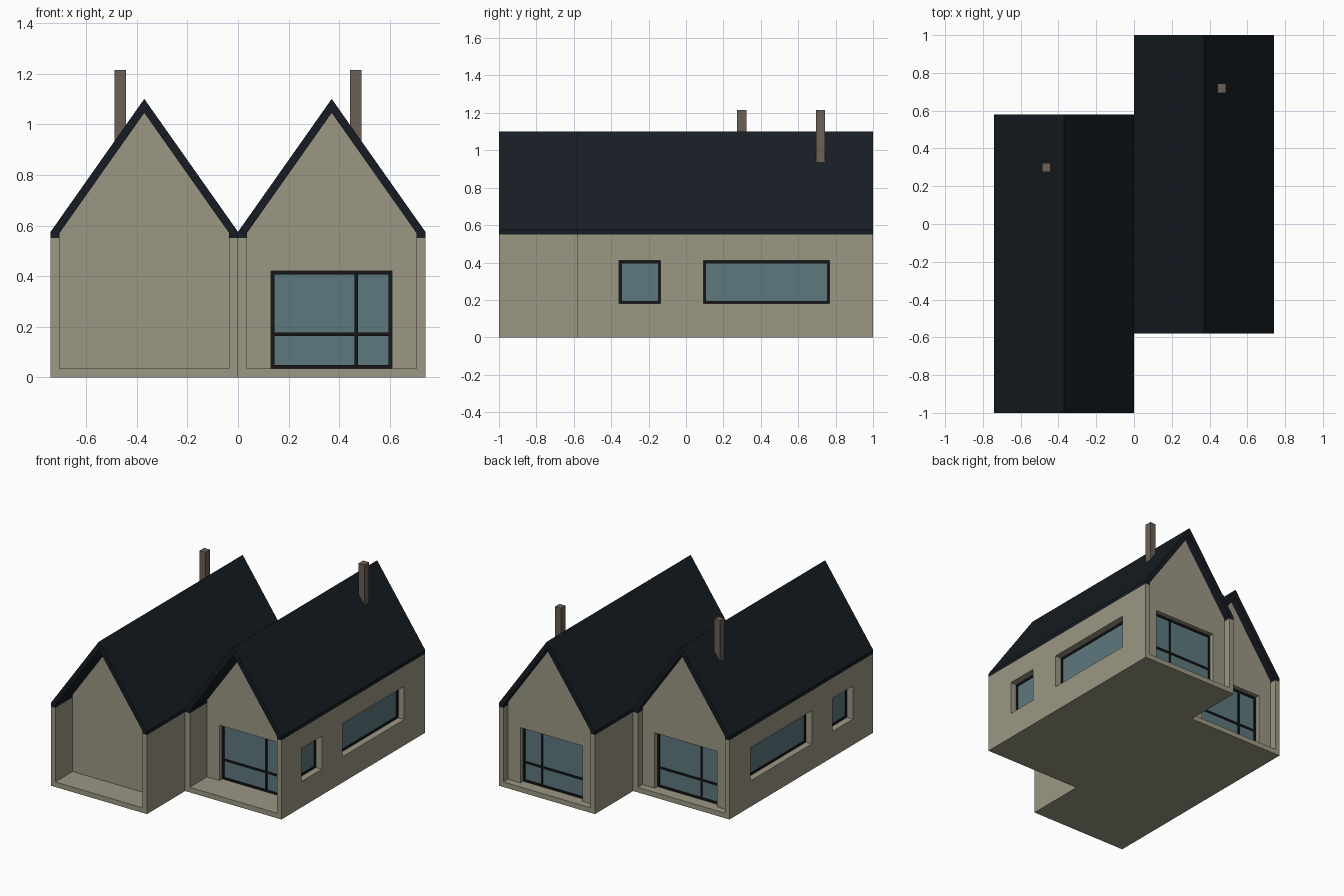
import bpy, bmesh
from mathutils import Vector

if "Cube" in bpy.data.objects:
    bpy.data.objects.remove(bpy.data.objects["Cube"])


def material(name, rgb):
    m = bpy.data.materials.new(name)
    m.diffuse_color = (*rgb, 1)
    m.use_nodes = True
    m.node_tree.nodes["Principled BSDF"].inputs["Base Color"].default_value = m.diffuse_color
    return m


WALL = material("render_wall", (0.33, 0.31, 0.23))
ROOF = material("slate", (0.008, 0.012, 0.017))
GLASS = material("glass", (0.11, 0.19, 0.21))
FRAME = material("dark_frame", (0.008, 0.008, 0.008))
BRICK = material("chimney_brown", (0.145, 0.115, 0.09))

# Current house placement: mirror sign, y shift, name prefix
side, shift, label = 1, 0, "right"


def finish(name, bm, mat):
    for v in bm.verts:
        v.co = Vector((v.co.x * side, v.co.y + shift, v.co.z))
    bmesh.ops.recalc_face_normals(bm, faces=bm.faces)
    me = bpy.data.meshes.new(name)
    bm.to_mesh(me)
    bm.free()
    ob = bpy.data.objects.new(f"{label}_{name}", me)
    bpy.context.collection.objects.link(ob)
    if mat:
        me.materials.append(mat)
    return ob


def boxes(name, spans, mat=None):
    bm = bmesh.new()
    for lo, hi in spans:
        lo, hi = Vector(lo), Vector(hi)
        vs = bmesh.ops.create_cube(bm, size=1)["verts"]
        for v in vs:
            v.co = (lo + hi) / 2 + v.co * (hi - lo)
    return finish(name, bm, mat)


def prism(name, profile, y0, y1, mat):
    bm = bmesh.new()
    face = bm.faces.new([bm.verts.new((x, y0, z)) for x, z in profile])
    new = bmesh.ops.extrude_face_region(bm, geom=[face])["geom"]
    for v in new:
        if isinstance(v, bmesh.types.BMVert):
            v.co.y = y1
    return finish(name, bm, mat)


def cut(targets, cutter):
    for ob in targets:
        mod = ob.modifiers.new("opening", 'BOOLEAN')
        mod.object, mod.operation, mod.solver = cutter, 'DIFFERENCE', 'EXACT'
        bpy.context.view_layer.objects.active = ob
        bpy.ops.object.modifier_apply(modifier=mod.name)
    bpy.data.objects.remove(cutter)


def window(name, targets, axis, u0, u1, z0, z1, face, inward, depth, bars=()):
    """Pocket, frame and pane; axis is the direction the window faces."""
    def span(a, b, c, d, near, far):
        n, f = sorted((face + inward * near, face + inward * far))
        if axis == 'y':
            return (a, n, c), (b, f, d)
        return (n, a, c), (f, b, d)
    cut(targets, boxes("cutter", [span(u0, u1, z0, z1, -0.05, depth + 0.012)]))
    w = 0.014
    parts = [(u0, u1, z0, z0 + w), (u0, u1, z1 - w, z1),
             (u0, u0 + w, z0, z1), (u1 - w, u1, z0, z1), *bars]
    boxes(name + "_frame", [span(*p, depth, depth + 0.015) for p in parts], FRAME)
    boxes(name + "_pane", [span(u0, u1, z0, z1, depth + 0.006, depth + 0.015)], GLASS)


def house():
    # Floor and side walls as one U-shaped shell
    shell = prism("walls", [(0, 0), (.74, 0), (.74, .56), (.705, .56), (.705, .035),
                            (.035, .035), (.035, .56), (0, .56)], -.58, 1, WALL)
    for v in shell.data.vertices:
        if v.co.z > .5:
            v.co.z = .55
    # Set-back gable volume
    core = prism("gables", [(.02, .02), (.72, .02), (.72, .57), (.37, 1.07), (.02, .57)],
                 -.39, .95, WALL)
    # Steep roof
    prism("roof", [(.74, .55), (.74, .575), (.37, 1.1), (0, .575), (0, .55),
                   (.035, .55), (.035, .57), (.37, 1.045), (.705, .57), (.705, .55)],
          -.58, 1, ROOF)
    # Chimney
    boxes("chimney", [((.442, .694, .88), (.487, .744, 1.215))], BRICK)
    # Large gable windows, front and back
    bars = [(.46, .473, .035, .42), (.13, .608, .163, .177)]
    window("front_window", [core], 'y', .13, .608, .035, .42, -.39, 1, .03, bars)
    window("back_window", [core], 'y', .13, .608, .035, .42, .95, -1, .03, bars)
    # Side windows
    window("small_side_window", [shell, core], 'x', -.357, -.135, .18, .41, .74, -1, .045)
    window("long_side_window", [shell, core], 'x', .093, .768, .18, .41, .74, -1, .045)


# Two mirrored, staggered houses
for side, shift, label in ((1, 0, "right"), (-1, -.42, "left")):
    house()
